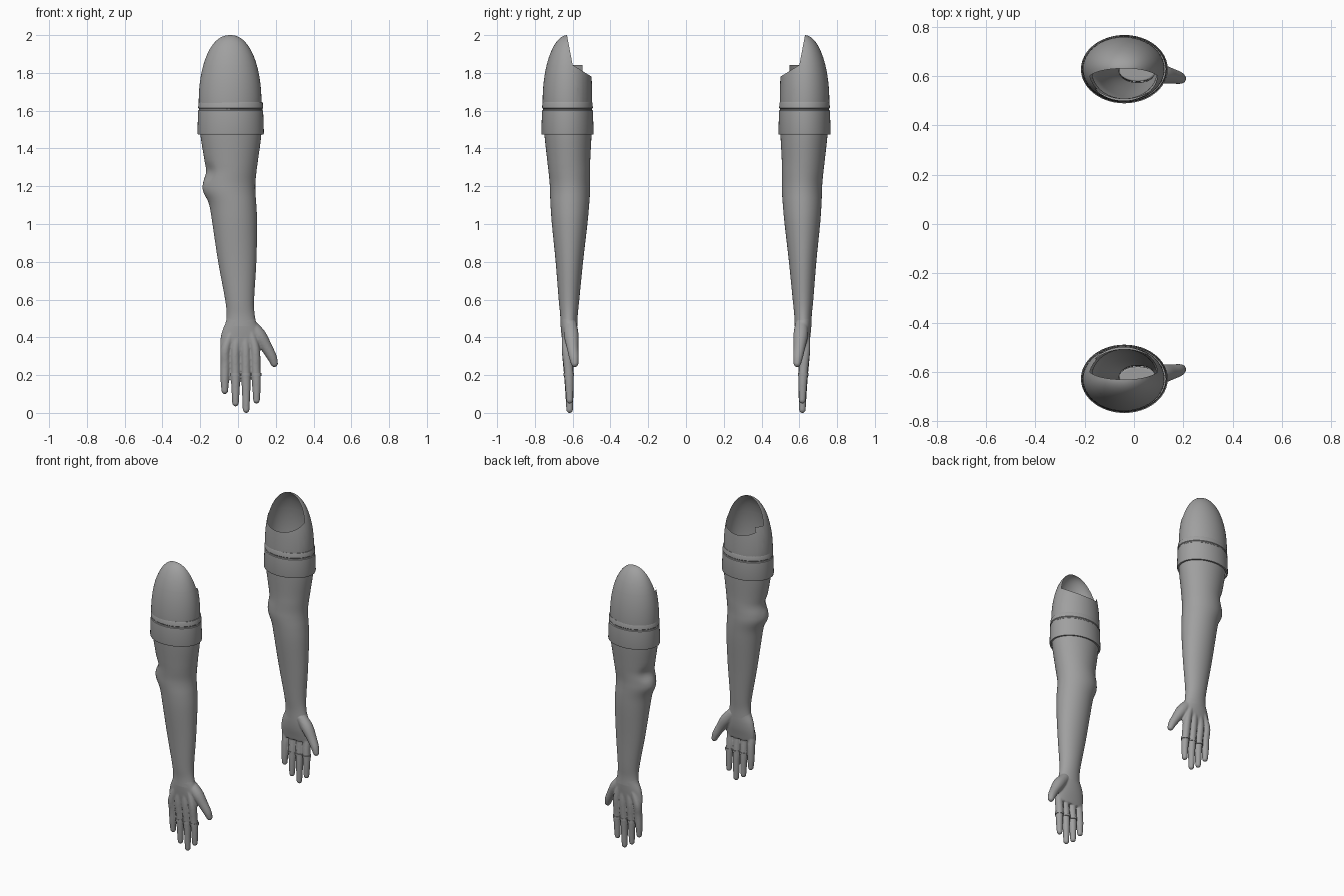
import bpy, bmesh
from math import sin, cos, pi, radians
from mathutils import Vector

cube = bpy.data.objects.get("Cube")
if cube:
    bpy.data.objects.remove(cube, do_unlink=True)

grey = bpy.data.materials.new("plain grey")
grey.use_nodes = True
COLOUR = (0.35, 0.35, 0.35, 1)
grey.diffuse_color = COLOUR
grey.node_tree.nodes["Principled BSDF"].inputs["Base Color"].default_value = COLOUR

SIDES = 48


def catmull(rows, steps):
    """Smoothly resample a list of equal-length tuples."""
    out = []
    for i in range(len(rows) - 1):
        p0, p1 = rows[max(i - 1, 0)], rows[i]
        p2, p3 = rows[i + 1], rows[min(i + 2, len(rows) - 1)]
        for k in range(steps):
            t = k / steps
            out.append(tuple(
                0.5 * (2 * b + (c - a) * t + (2 * a - 5 * b + 4 * c - d) * t * t
                       + (3 * b - a - 3 * c + d) * t ** 3)
                for a, b, c, d in zip(p0, p1, p2, p3)))
    return out + [rows[-1]]


def skin(bm, rings, cap=False):
    """Join rings of points with quads."""
    loops = [[bm.verts.new(p) for p in ring] for ring in rings]
    n = len(loops[0])
    for a, b in zip(loops, loops[1:]):
        for i in range(n):
            j = (i + 1) % n
            bm.faces.new((a[i], a[j], b[j], b[i]))
    if cap:
        bm.faces.new(loops[0][::-1])
        bm.faces.new(loops[-1])


def section(z, x0, x1, y0, y1, n=SIDES):
    """Oval ring from its limits."""
    cx, cy, rx, ry = (x0 + x1) / 2, (y0 + y1) / 2, (x1 - x0) / 2, (y1 - y0) / 2
    return [(cx + rx * cos(2 * pi * i / n), cy + ry * sin(2 * pi * i / n), z)
            for i in range(n)]


def tube(bm, path, n=16):
    """Round-ended limb along (x, y, z, radius) points."""
    pts = catmull(path, 5)
    rings = []
    for i, p in enumerate(pts):
        a, b = pts[max(i - 1, 0)], pts[min(i + 1, len(pts) - 1)]
        d = (Vector(b[:3]) - Vector(a[:3])).normalized()
        u = d.cross(Vector((0, 1, 0))).normalized()
        v = d.cross(u)
        ring = lambda c, r: [c + r * (u * cos(2 * pi * k / n) + v * sin(2 * pi * k / n))
                             for k in range(n)]
        rings.append(ring(Vector(p[:3]), p[3]))
    tip, r = Vector(pts[-1][:3]), pts[-1][3]
    for deg in (25, 50, 70, 84):
        rings.append(ring(tip + d * r * sin(radians(deg)), r * cos(radians(deg))))
    skin(bm, rings, cap=True)


def finish(name, bm):
    """Make the object and smooth its faces."""
    bmesh.ops.recalc_face_normals(bm, faces=bm.faces)
    mesh = bpy.data.meshes.new(name)
    bm.to_mesh(mesh)
    bm.free()
    mesh.materials.append(grey)
    obj = bpy.data.objects.new(name, mesh)
    bpy.context.collection.objects.link(obj)
    bpy.ops.object.select_all(action="DESELECT")
    obj.select_set(True)
    bpy.context.view_layer.objects.active = obj
    bpy.ops.object.shade_smooth_by_angle(angle=radians(40))
    return obj


def mirror(obj):
    """Add the matching arm on the other side."""
    mod = obj.modifiers.new("other arm", "MIRROR")
    mod.use_axis = (False, True, False)
    mod.use_mirror_merge = False


# Arm sleeve: hollow, from wrist to under the band
arm = [
    (0.46, -0.066, 0.100, -0.665, -0.575),
    (0.52, -0.060, 0.088, -0.666, -0.573),
    (0.60, -0.068, 0.085, -0.674, -0.565),
    (0.80, -0.105, 0.097, -0.690, -0.545),
    (1.00, -0.135, 0.101, -0.710, -0.522),
    (1.10, -0.152, 0.097, -0.717, -0.513),
    (1.17, -0.178, 0.092, -0.720, -0.508),
    (1.22, -0.180, 0.092, -0.722, -0.508),
    (1.28, -0.170, 0.098, -0.728, -0.508),
    (1.34, -0.178, 0.106, -0.735, -0.507),
    (1.48, -0.200, 0.124, -0.750, -0.500),
    (1.62, -0.207, 0.126, -0.758, -0.497),
]
bm = bmesh.new()
skin(bm, [section(*row) for row in catmull(arm, 4)])
# Elbow knob and the dent above it
for v in bm.verts:
    knob = (v.co - Vector((-0.17, -0.64, 1.19))).length
    dent = (v.co - Vector((-0.16, -0.67, 1.28))).length
    v.co.x -= 0.010 * max(0, 1 - knob / 0.07)
    v.co.x += 0.012 * max(0, 1 - dent / 0.06)
mirror(finish("arm", bm))

# Shoulder shell: a dome with its inner side cut away
CX, CY, BASE = -0.042, -0.628, 1.65
bm = bmesh.new()
rings = [section(1.61, -0.207, 0.123, -0.758, -0.498)]
for k in range(25):
    a = radians(89) * k / 24
    ring = []
    for i in range(SIDES):
        t = 2 * pi * i / SIDES
        ry = 0.131 * cos(a) ** (0.3 if sin(t) > 0 else 1)
        ring.append((CX + 0.166 * cos(a) ** 0.9 * cos(t), CY + ry * sin(t),
                     BASE + 0.35 * sin(a)))
    rings.append(ring)
skin(bm, rings)
cuts = [((0, -0.615, 1.92), (0, 1, 0.19)), ((0, -0.6, 1.842), (0, 0, 1)),
        ((0, -0.547, 1.8), (0, 1, 0)), ((0, -0.6, 1.842), (0, 0.62, 1))]
cuts = [(Vector(p), Vector(n)) for p, n in cuts]
for p, n in cuts:
    bmesh.ops.bisect_plane(bm, geom=bm.verts[:] + bm.edges[:] + bm.faces[:],
                           plane_co=p, plane_no=n, dist=1e-5)


def cut_away(c):
    back, ledge, step, slope = [(c - p).dot(n) > 0 for p, n in cuts]
    if c.x < CX - 0.03:
        return (back and ledge) or (step and slope)
    return back and slope


bmesh.ops.delete(bm, geom=[f for f in bm.faces if cut_away(f.calc_center_median())],
                 context="FACES")
mirror(finish("shoulder_shell", bm))

# Upper arm band: a thin raised cuff with a fine groove near the top
bm = bmesh.new()
rows = [(1.475, 0.002), (1.475, 0.013), (1.483, 0.015), (1.60, 0.011), (1.604, 0.007),
        (1.61, 0.007), (1.614, 0.011), (1.64, 0.009), (1.645, 0.007), (1.645, -0.004)]
skin(bm, [section(z, -0.2 - g, 0.122 + g, -0.751 - g, -0.504 + g) for z, g in rows])
mirror(finish("arm_band", bm))

# Hand: palm, fingers and thumb blended into one skin
bm = bmesh.new()
palm = [
    (0.30, -0.080, 0.108, -0.638, -0.598),
    (0.33, -0.093, 0.120, -0.646, -0.592),
    (0.38, -0.094, 0.122, -0.655, -0.582),
    (0.43, -0.085, 0.115, -0.661, -0.577),
    (0.48, -0.065, 0.097, -0.665, -0.576),
    (0.51, -0.060, 0.088, -0.664, -0.577),
]
skin(bm, [section(*row) for row in catmull(palm, 4)], cap=True)
fingers = [  # knuckle x, tip x, tip z
    (-0.066, -0.070, 0.100), (-0.014, -0.013, 0.035),
    (0.040, 0.043, 0.0), (0.090, 0.098, 0.050)]
for kx, tx, tz in fingers:
    mid = (0.32 + tz) / 2
    tube(bm, [(0.6 * kx + 0.01, -0.636, 0.44, 0.018), (kx, -0.633, 0.34, 0.025),
              (0.5 * (kx + tx), -0.622, mid + 0.05, 0.025),
              (tx, -0.618, mid - 0.03, 0.023), (tx, -0.616, tz + 0.017, 0.018)])
tube(bm, [(0.06, -0.612, 0.47, 0.034), (0.11, -0.607, 0.41, 0.039),
          (0.152, -0.600, 0.345, 0.031), (0.180, -0.593, 0.295, 0.026),
          (0.192, -0.589, 0.262, 0.020)])
hand = finish("hand", bm)
remesh = hand.modifiers.new("blend", "REMESH")
remesh.mode = "VOXEL"
remesh.voxel_size = 0.005
remesh.use_smooth_shade = True
relax = hand.modifiers.new("relax", "SMOOTH")
relax.factor, relax.iterations = 0.5, 5
mirror(hand)

# Finger joint rings
bm = bmesh.new()
for kx, tx, tz in fingers[1:]:
    skin(bm, [[(tx - 0.001 + r * cos(2 * pi * i / 24), -0.620 + r * sin(2 * pi * i / 24), z)
               for i in range(24)]
              for z, r in ((0.196, 0.020), (0.196, 0.028), (0.212, 0.028), (0.212, 0.020))])
mirror(finish("finger_rings", bm))
